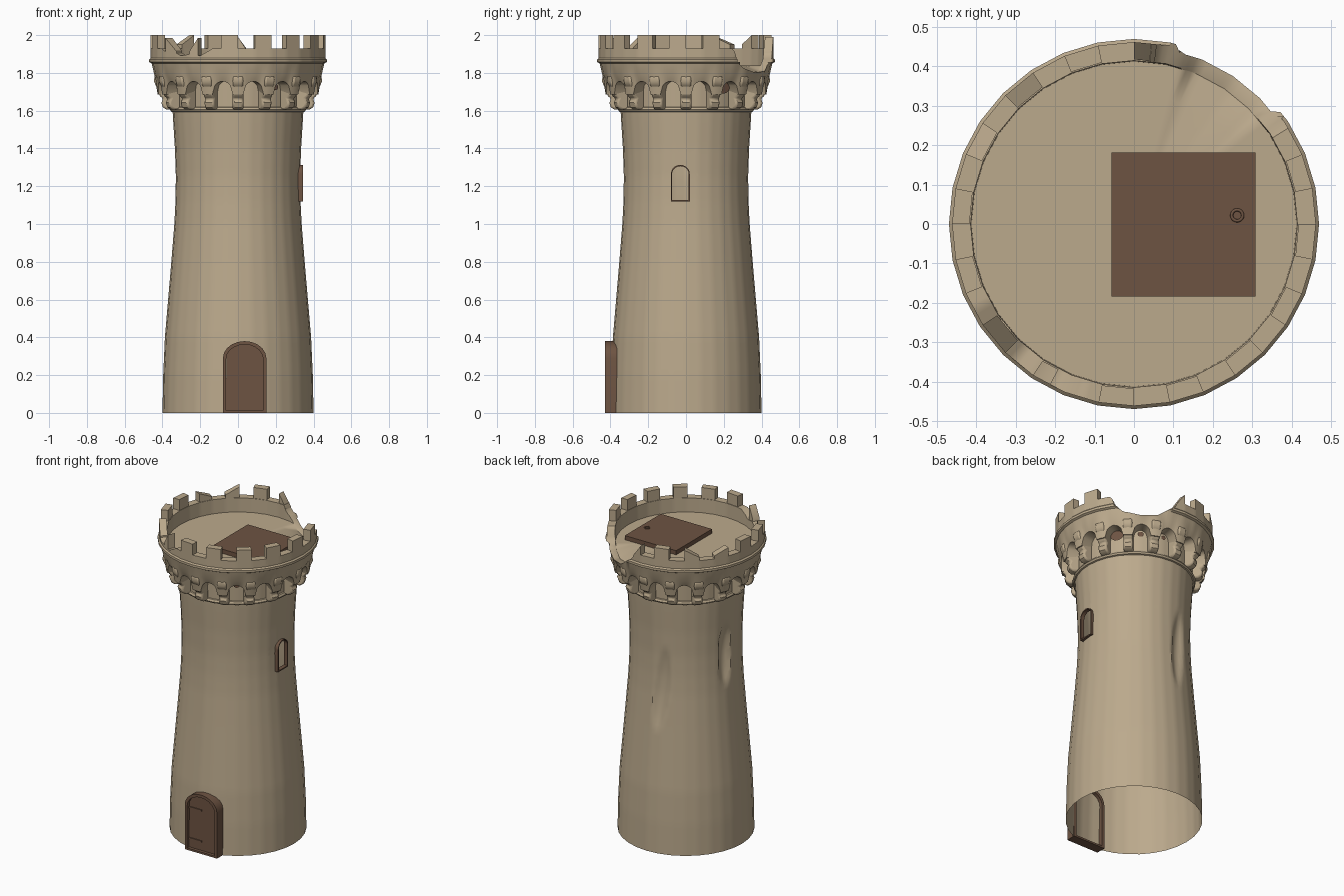
import bpy, bmesh, math
from math import cos, sin, pi, radians, sqrt
from mathutils import Vector

if "Cube" in bpy.data.objects:
    bpy.data.objects.remove(bpy.data.objects["Cube"])

STEP = 11.25  # the tower has 32 sides


def material(name, rgb):
    m = bpy.data.materials.new(name)
    m.diffuse_color = (*rgb, 1)
    m.use_nodes = True
    m.node_tree.nodes["Principled BSDF"].inputs["Base Color"].default_value = m.diffuse_color
    return m


STONE = material("sand_stone", (0.50, 0.40, 0.265))
WOOD = material("brown_wood", (0.155, 0.088, 0.055))


def finish(name, bm, mat, angle=35):
    me = bpy.data.meshes.new(name)
    bm.to_mesh(me)
    bm.free()
    ob = bpy.data.objects.new(name, me)
    bpy.context.collection.objects.link(ob)
    me.materials.append(mat)
    bpy.ops.object.select_all(action='DESELECT')
    ob.select_set(True)
    bpy.context.view_layer.objects.active = ob
    bpy.ops.object.shade_smooth_by_angle(angle=radians(angle))
    return ob


def polar(r, deg, z):
    """Point on a 32-sided ring of corner radius r."""
    off = (deg % STEP) - STEP / 2
    r *= cos(radians(STEP / 2)) / cos(radians(off))
    return Vector((r * cos(radians(deg)), r * sin(radians(deg)), z))


def interp(table, x):
    for (x0, y0), (x1, y1) in zip(table, table[1:]):
        if x0 <= x <= x1:
            return y0 + (y1 - y0) * (x - x0) / (x1 - x0)
    return table[-1][1] if x > table[-1][0] else table[0][1]


def lathe(cols, profile):
    """Ring of columns; profile(deg) returns the (r, z) points of one column."""
    bm = bmesh.new()
    grid = [[bm.verts.new(polar(r, 360 * i / cols, z)) for r, z in profile(360 * i / cols)]
            for i in range(cols)]
    for i in range(cols):
        a, b = grid[i], grid[(i + 1) % cols]
        for j in range(len(a) - 1):
            bm.faces.new((a[j], b[j], b[j + 1], a[j + 1]))
    bmesh.ops.remove_doubles(bm, verts=bm.verts, dist=1e-5)
    return bm


def box(bm, lo, hi):
    v = [bm.verts.new((x, y, z)) for x in (lo[0], hi[0]) for y in (lo[1], hi[1]) for z in (lo[2], hi[2])]
    for f in ((0, 1, 3, 2), (4, 6, 7, 5), (0, 4, 5, 1), (2, 3, 7, 6), (0, 2, 6, 4), (1, 5, 7, 3)):
        bm.faces.new([v[i] for i in f])


def arch(c, hw, z0, spring, top, n=10):
    """Closed outline of a round-headed opening as (u, z)."""
    pts = [(c - hw, z0), (c + hw, z0)]
    return pts + [(c + hw * cos(pi * i / n), spring + (top - spring) * sin(pi * i / n)) for i in range(n + 1)]


def frame(name, outer, inner, place, d0, d1):
    bm = bmesh.new()
    loops = [[bm.verts.new(place(u, z, d)) for u, z in pts]
             for pts, d in ((outer, d0), (outer, d1), (inner, d1), (inner, d0))]
    n = len(outer)
    for k in range(4):
        a, b = loops[k], loops[(k + 1) % 4]
        for i in range(n):
            bm.faces.new((a[i], a[(i + 1) % n], b[(i + 1) % n], b[i]))
    bmesh.ops.recalc_face_normals(bm, faces=bm.faces)
    return finish(name, bm, WOOD)


# Tower shaft, hollow, with two weathered dents at the back and left
SHAFT = [(0, .40), (.2, .396), (.4, .387), (.6, .37), (.8, .353), (1.0, .337), (1.12, .331),
         (1.25, .329), (1.4, .334), (1.59, .346), (1.8, .352)]


def dent(deg, z):
    d1 = ((deg - 169) / 8.5) ** 2 + ((z - 1.23) / .2) ** 2
    d2 = ((deg - 100 - 14 * (z - 1.03)) / 8) ** 2 + ((z - 1.03) / .26) ** 2
    return .035 * max(0, 1 - d1) ** .7 + .022 * max(0, 1 - d2) ** .8


def shaft_column(deg):
    zs = [1.8 * j / 54 for j in range(55)]
    return [(interp(SHAFT, z) - dent(deg, z), z) for z in zs]


bm = lathe(128, shaft_column)
# Cut the window opening through the wall, one plane per outline edge
hole = arch(-.03, .044, 1.128, 1.265, 1.306)
planes = [(Vector((0, *p)), Vector((0, q[1] - p[1], p[0] - q[0])))
          for p, q in zip(hole, hole[1:] + hole[:1]) if (Vector(p) - Vector(q)).length > 1e-4]
for co, no in planes:
    near = [f for f in bm.faces if f.calc_center_median().x > .27
            and abs(f.calc_center_median().y + .03) < .1 and 1.05 < f.calc_center_median().z < 1.4]
    geom = near + list({e for f in near for e in f.edges}) + list({v for f in near for v in f.verts})
    bmesh.ops.bisect_plane(bm, geom=geom, plane_co=co, plane_no=no, dist=1e-6)
gone = [f for f in bm.faces if f.calc_center_median().x > 0
        and all((f.calc_center_median() - co).dot(no) < 0 for co, no in planes)]
bmesh.ops.delete(bm, geom=gone, context='FACES')
finish("tower_shaft", bm, STONE)

# Thin ledge under the brackets
finish("ledge_ring", lathe(64, lambda d: [(.34, 1.59), (.354, 1.595), (.36, 1.605), (.354, 1.617), (.34, 1.622)]), STONE)

# Parapet with arches below, broken rim above and the roof floor inside
RIM = [(0, 1.93), (33, 1.93), (36, 1.87), (42, 1.825), (55, 1.80), (68, 1.81), (76, 1.86), (82, 1.89),
       (84, 1.93), (208, 1.93), (216, 1.905), (221, 1.92), (229, 1.89), (237, 1.90), (244, 1.89),
       (250, 1.915), (253, 1.93), (360, 1.93)]


def parapet_column(deg):
    t = (deg % 22.5 - 11.25) / 7.2
    low = 1.695 + .06 * sqrt(1 - t * t) if abs(t) < 1 else 1.685
    rim = interp(RIM, deg)
    outer = [(.425, low), (.443, 1.79), (.457, 1.85), (.470, 1.857), (.470, 1.872), (.462, 1.88), (.462, 1.93)]
    pts = [(.345, low)]
    for r, z in outer:
        pts.append((r, z) if z <= rim else (min(r, .452 if rim < 1.87 else .462), rim))
    floor = min(1.84, rim - .001)
    return pts + [(.415, rim), (.413, floor), (.33, 1.84), (0, 1.84)]


finish("parapet", lathe(192, parapet_column), STONE)

# Merlons: alternate wall segments, a few missing or broken (start and end heights)
bm = bmesh.new()
BROKEN = {6: None, 7: None, 8: (1.91, 1.99), 10: (2.0, 1.95), 11: (1.95, 1.985), 14: (1.985, 1.915), 15: (1.915, 1.985)}
for k in range(16):
    tops = BROKEN.get(k, (2.0, 2.0))
    if tops is None:
        continue
    a0 = -101.25 + 22.5 * k
    a1 = a0 + STEP
    if k == 8:
        a0 += 4
    if k == 15:
        a1 -= 5
    ring = [(.462, a0, tops[0]), (.462, a1, tops[1]), (.418, a1, tops[1]), (.418, a0, tops[0])]
    lo = [bm.verts.new(polar(r, a, 1.885)) for r, a, z in ring]
    hi = [bm.verts.new(polar(r, a, z)) for r, a, z in ring]
    bm.faces.new(hi)
    bm.faces.new(lo[::-1])
    for i in range(4):
        j = (i + 1) % 4
        bm.faces.new((lo[i], lo[j], hi[j], hi[i]))
finish("merlons", bm, STONE)

# Scalloped brackets under the parapet
LOBES = [(.34, 1.605), (.378, 1.605), (.398, 1.618), (.406, 1.642), (.396, 1.664), (.412, 1.675), (.424, 1.698),
         (.416, 1.718), (.434, 1.73), (.445, 1.755), (.442, 1.785), (.34, 1.785)]
bm = bmesh.new()
for k in range(16):
    a = radians(22.5 * k)
    out, side = Vector((cos(a), sin(a), 0)), Vector((-sin(a), cos(a), 0))
    L, R = [[bm.verts.new(out * r + side * s + Vector((0, 0, z))) for r, z in LOBES] for s in (-.028, .028)]
    bm.faces.new(L)
    bm.faces.new(R[::-1])
    for i in range(len(L)):
        j = (i + 1) % len(L)
        bm.faces.new((L[i], R[i], R[j], L[j]))
bmesh.ops.recalc_face_normals(bm, faces=bm.faces)
brackets = finish("brackets", bm, STONE)
bev = brackets.modifiers.new("round", 'BEVEL')
bev.width, bev.segments, bev.limit_method, bev.angle_limit = .01, 2, 'ANGLE', radians(70)

# Small wooden openings in some arches
bm = bmesh.new()
for deg, w, h in ((33.75, .04, .035), (56.25, .018, .016), (78.75, .014, .014), (-56.25, .018, .016), (-146.25, .02, .03)):
    a = radians(deg)
    out, side = Vector((cos(a), sin(a), 0)), Vector((-sin(a), cos(a), 0))
    bm.faces.new([bm.verts.new(out * .357 + side * w * cos(pi * i / 6) + Vector((0, 0, 1.725 + h * sin(pi * i / 6))))
                  for i in range(12)])
finish("arch_openings", bm, WOOD)

# Door: frame, recessed panel and hinges
frame("door_frame", arch(.035, .115, 0, .29, .38), arch(.035, .098, .012, .285, .362),
      lambda u, z, d: (u, d, z), -.428, -.365)
bm = bmesh.new()
panel = [bm.verts.new((u, -.408, z)) for u, z in arch(.035, .1, .01, .285, .365)[:-1]]
bm.faces.new(panel)
finish("door_panel", bm, WOOD)
bm = bmesh.new()
for z in (.07, .27):
    box(bm, (-.062, -.414, z - .005), (.03, -.407, z + .005))
finish("door_hinges", bm, WOOD)

# Window frame
frame("window_frame", arch(-.03, .05, 1.12, 1.265, 1.313), hole, lambda u, z, d: (d, u, z), .318, .343)

# Roof hatch with ring handle
bm = bmesh.new()
box(bm, (-.057, -.184, 1.835), (.309, .182, 1.867))
finish("roof_hatch", bm, WOOD)
bpy.ops.mesh.primitive_torus_add(major_radius=.014, minor_radius=.004, major_segments=20, minor_segments=8,
                                 location=(.262, .022, 1.869))
handle = bpy.context.object
handle.name = "hatch_handle"
handle.data.materials.append(WOOD)
bpy.ops.object.shade_smooth()
